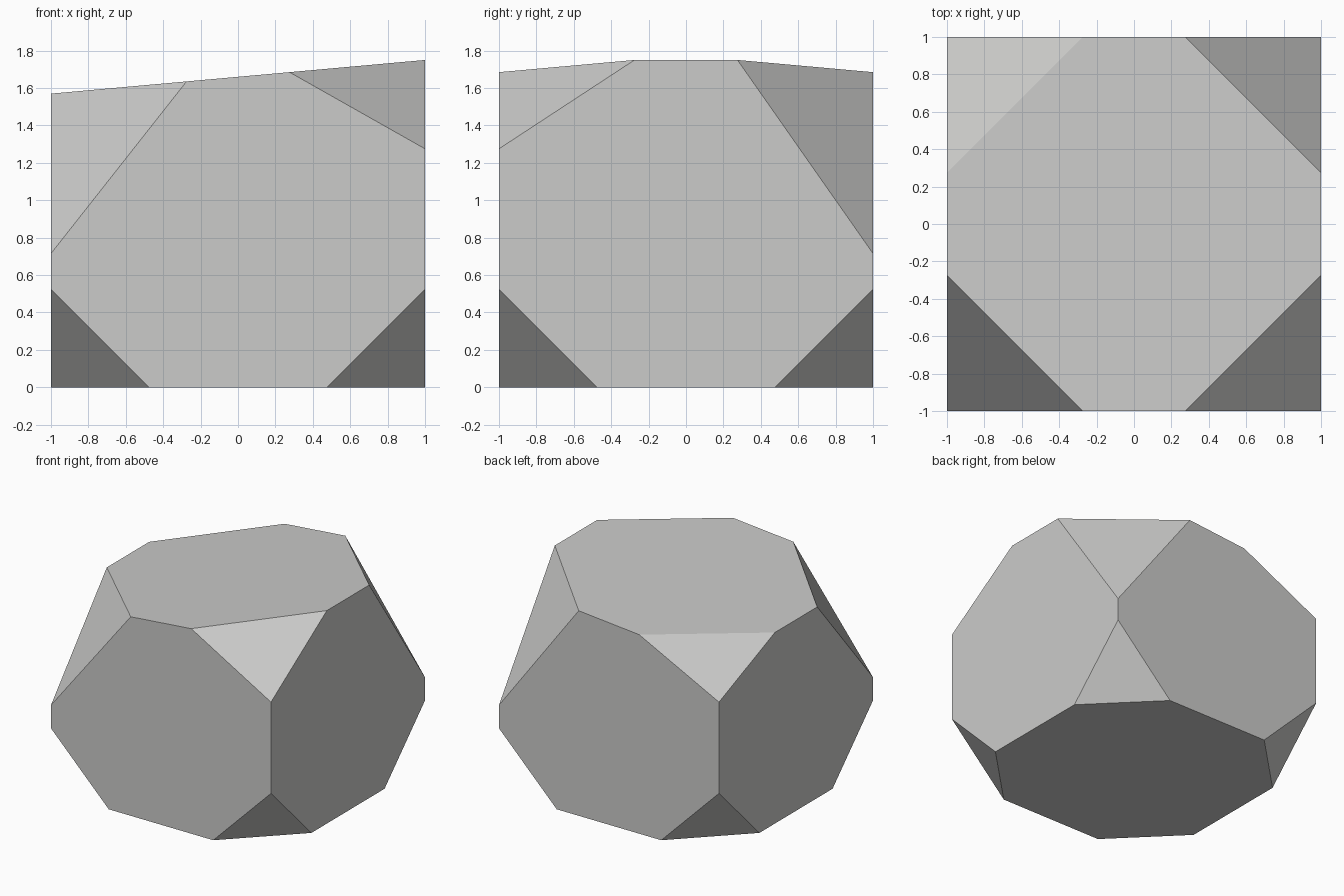
import bpy, bmesh
from mathutils import Vector

if "Cube" in bpy.data.objects:
    bpy.data.objects.remove(bpy.data.objects["Cube"])

TOP_MID, SLOPE = 1.66, 0.09     # slanted lid: z = TOP_MID + SLOPE * x
TOP_RUN = 0.275                 # where the upper corner cuts meet the lid
LOW_RUN, LOW_Z = 0.475, 0.525   # lower corner cuts


def slice_off(bm, a, b, c):
    """Cut along the plane through three points, drop the outside, cap the hole."""
    a, b, c = Vector(a), Vector(b), Vector(c)
    n = (b - a).cross(c - a).normalized()
    centre = Vector((0, 0, 0.85))
    if n.dot(a - centre) < 0:
        n = -n
    cut = bmesh.ops.bisect_plane(bm, geom=bm.verts[:] + bm.edges[:] + bm.faces[:],
                                 dist=1e-5, plane_co=a, plane_no=n, clear_outer=True)
    rim = [e for e in cut["geom_cut"] if isinstance(e, bmesh.types.BMEdge)]
    bmesh.ops.edgenet_fill(bm, edges=rim)


def lid(x):
    return TOP_MID + SLOPE * x


bm = bmesh.new()
bmesh.ops.create_cube(bm, size=2)
bmesh.ops.translate(bm, verts=bm.verts, vec=(0, 0, 1))

# Slanted lid
slice_off(bm, (-1, -1, lid(-1)), (1, -1, lid(1)), (1, 1, lid(1)))

# Upper and lower corner facets
for sx in (-1, 1):
    for sy in (-1, 1):
        drop_z = 0.715 if sx == sy else 1.275
        slice_off(bm, (sx, sy, drop_z),
                  (sx * TOP_RUN, sy, lid(sx * TOP_RUN)),
                  (sx, sy * TOP_RUN, lid(sx)))
        slice_off(bm, (sx, sy, LOW_Z), (sx * LOW_RUN, sy, 0), (sx, sy * LOW_RUN, 0))

bmesh.ops.recalc_face_normals(bm, faces=bm.faces)
mesh = bpy.data.meshes.new("faceted_block")
bm.to_mesh(mesh)
bm.free()

grey = bpy.data.materials.new("light_grey")
grey.diffuse_color = (0.6, 0.6, 0.59, 1)
grey.use_nodes = True
grey.node_tree.nodes["Principled BSDF"].inputs["Base Color"].default_value = grey.diffuse_color
mesh.materials.append(grey)
bpy.context.collection.objects.link(bpy.data.objects.new("faceted_block", mesh))
